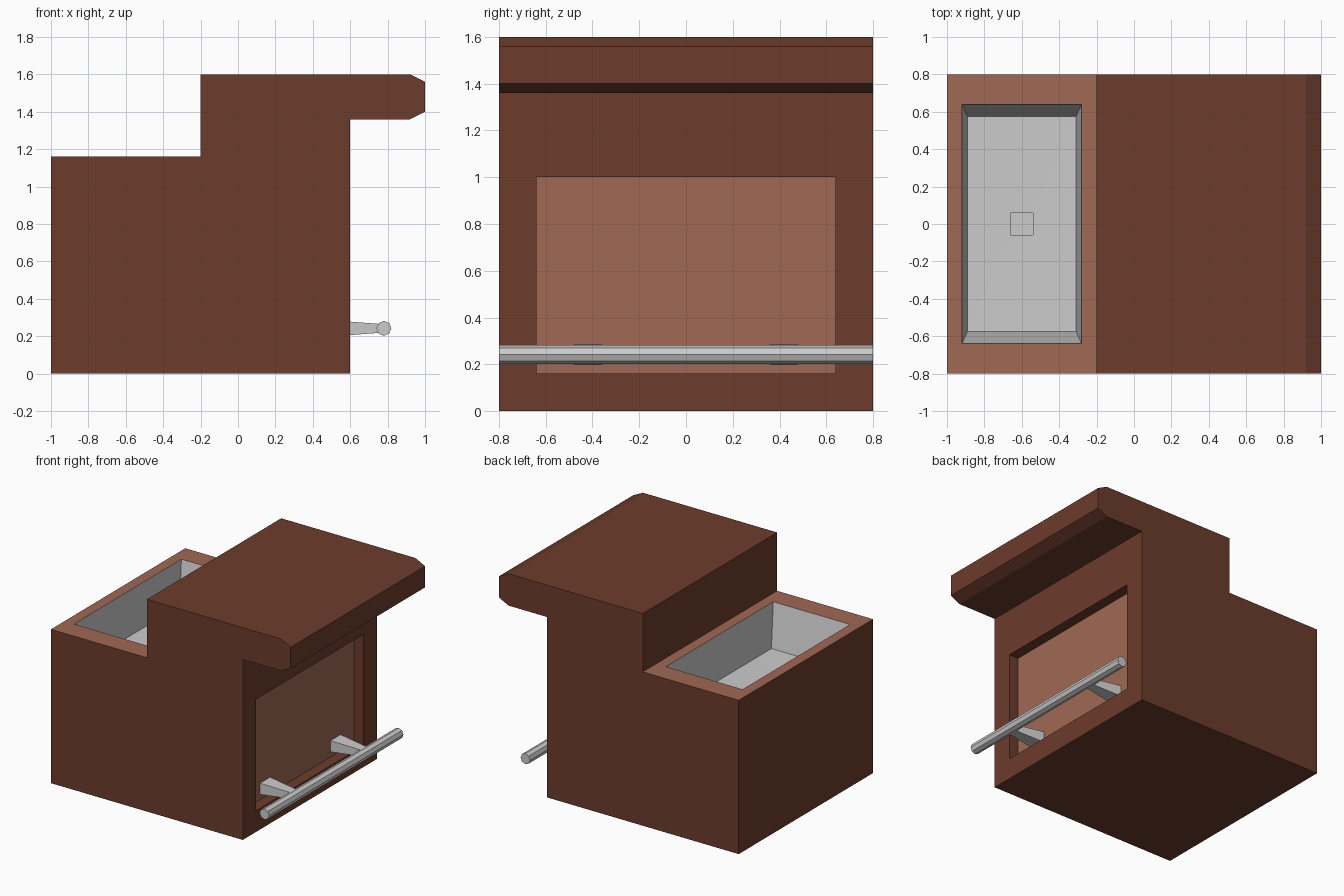
import bpy, bmesh, math
from mathutils import Vector

if "Cube" in bpy.data.objects:
    bpy.data.objects.remove(bpy.data.objects["Cube"])


def material(name, rgb):
    m = bpy.data.materials.new(name)
    m.diffuse_color = (*rgb, 1)
    m.use_nodes = True
    m.node_tree.nodes["Principled BSDF"].inputs["Base Color"].default_value = m.diffuse_color
    return m


def link(bm, name, *mats):
    me = bpy.data.meshes.new(name)
    bm.to_mesh(me)
    bm.free()
    for m in mats:
        me.materials.append(m)
    ob = bpy.data.objects.new(name, me)
    bpy.context.collection.objects.link(ob)
    return ob


def inset_to(bm, face, lo, hi):
    """Inset a rectangular face and snap its inner corners to the box lo..hi."""
    mid = face.calc_center_median()
    bmesh.ops.inset_individual(bm, faces=[face], thickness=0.02)
    for v in face.verts:
        v.co = Vector([lo[i] if v.co[i] < mid[i] else hi[i] for i in range(3)])


dark = material("dark_brown", (0.15, 0.045, 0.025))
light = material("light_brown", (0.35, 0.14, 0.09))

# Body: side profile extruded across the depth
profile = [(-1, 0), (0.6, 0), (0.6, 1.36), (0.92, 1.36), (1, 1.4), (1, 1.56),
           (0.92, 1.6), (-0.2, 1.6), (-0.2, 1.16), (-1, 1.16)]
bm = bmesh.new()
side = bm.faces.new([bm.verts.new((x, -0.8, z)) for x, z in profile])
ext = bmesh.ops.extrude_face_region(bm, geom=[side], use_keep_orig=True)
bmesh.ops.translate(bm, vec=(0, 1.6, 0),
                    verts=[g for g in ext["geom"] if isinstance(g, bmesh.types.BMVert)])
bmesh.ops.recalc_face_normals(bm, faces=bm.faces)
faces = list(bm.faces)
panel = next(f for f in faces if f.normal.x > 0.9 and f.calc_center_median().x < 0.7)
ledge = next(f for f in faces if f.normal.z > 0.9 and f.calc_center_median().x < -0.5)

# Recessed light panel on the right side
inset_to(bm, panel, (0.6, -0.64, 0.16), (0.6, 0.64, 1.0))
inset_to(bm, panel, (0.52, -0.64, 0.16), (0.52, 0.64, 1.0))
panel.material_index = 1

# Light rim around the basin opening
ledge.material_index = 1
inset_to(bm, ledge, (-0.92, -0.64, 1.16), (-0.28, 0.64, 1.16))
bmesh.ops.delete(bm, geom=[ledge], context='FACES_ONLY')
link(bm, "counter_body", dark, light)

# Basin with tapered walls and a small square drain
bm = bmesh.new()
corners = [(-0.92, -0.64), (-0.28, -0.64), (-0.28, 0.64), (-0.92, 0.64)]
f = bm.faces.new([bm.verts.new((x, y, 1.16)) for x, y in corners])
for x, y, z in [(0.29, 0.575, 0.84), (0.06, 0.06, 0.835), (0.06, 0.06, 0.81)]:
    inset_to(bm, f, (-0.6 - x, -y, z), (-0.6 + x, y, z))
bm.normal_update()
link(bm, "basin")

# Foot rail
bpy.ops.mesh.primitive_cylinder_add(vertices=8, radius=0.04, depth=1.6,
                                    location=(0.78, 0, 0.242),
                                    rotation=(math.pi / 2, 0, 0))
bpy.context.object.name = "rail"

# Tapered rail brackets
for name, s in (("front_bracket", -1), ("back_bracket", 1)):
    bm = bmesh.new()
    bmesh.ops.create_cube(bm, size=1)
    for v in bm.verts:
        k = 0.55 if v.co.x > 0 else 1
        v.co = (0.52 if v.co.x < 0 else 0.765,
                s * 0.42 + v.co.y * 0.12 * k, 0.242 + v.co.z * 0.084 * k)
    link(bm, name)
